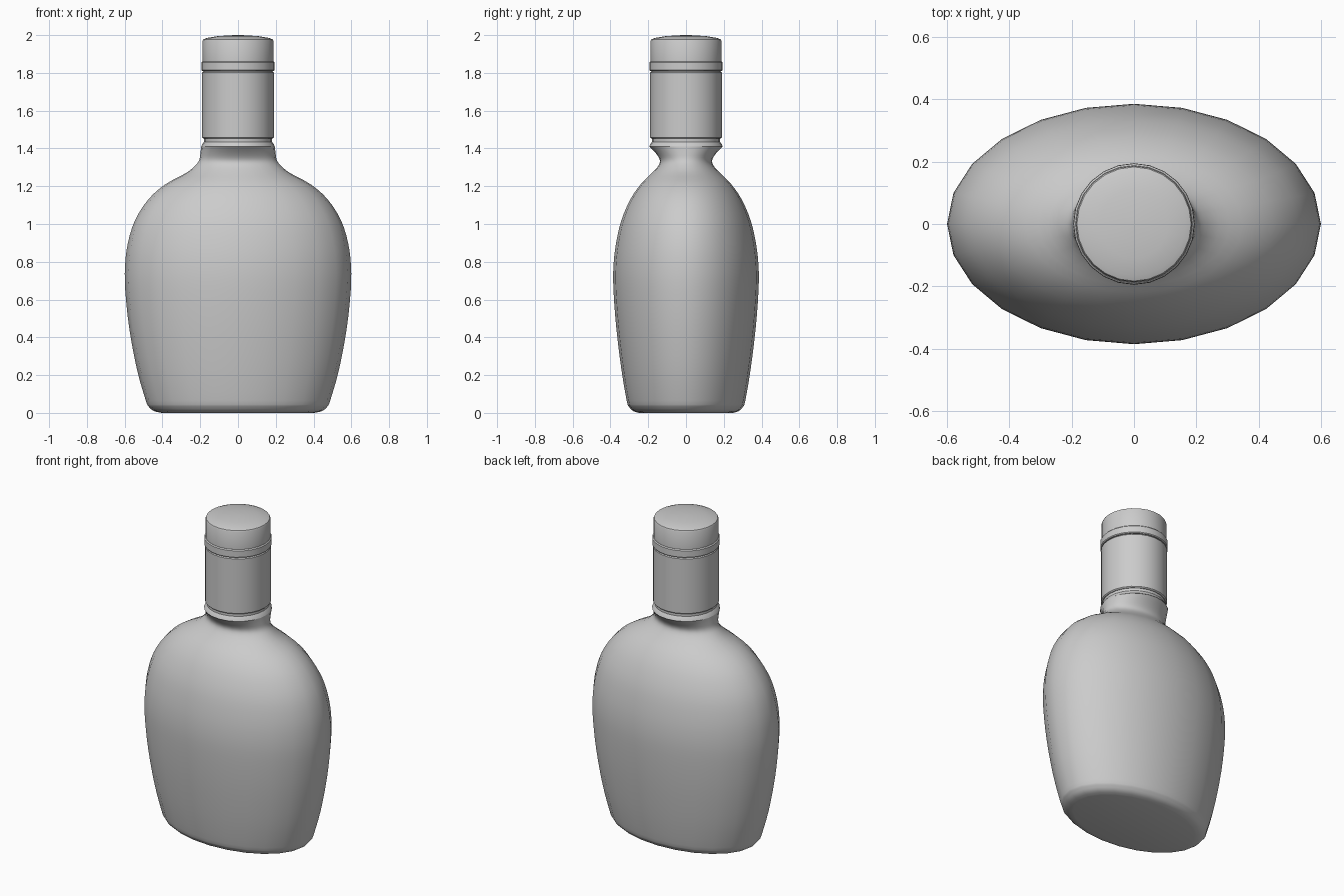
import bpy, bmesh, math

if "Cube" in bpy.data.objects:
    bpy.data.objects.remove(bpy.data.objects["Cube"])

SIDES = 24


def smooth_profile(pts, steps=3):
    """Catmull-Rom refinement of (rx, ry, z) points."""
    out = []
    for i in range(len(pts) - 1):
        p0, p1 = pts[max(i - 1, 0)], pts[i]
        p2, p3 = pts[i + 1], pts[min(i + 2, len(pts) - 1)]
        for k in range(steps):
            t = k / steps
            out.append(tuple(0.5 * (2 * b + (c - a) * t + (2 * a - 5 * b + 4 * c - d) * t ** 2
                                    + (3 * b - a - 3 * c + d) * t ** 3)
                             for a, b, c, d in zip(p0, p1, p2, p3)))
    return out + [pts[-1]]


def loft(name, rings):
    """Stack of ellipses skinned into a closed solid."""
    bm = bmesh.new()
    loops = []
    for rx, ry, z in rings:
        loops.append([bm.verts.new((rx * math.cos(a), ry * math.sin(a), z))
                      for a in (2 * math.pi * i / SIDES for i in range(SIDES))])
    for lo, hi in zip(loops, loops[1:]):
        for i in range(SIDES):
            j = (i + 1) % SIDES
            bm.faces.new((lo[i], lo[j], hi[j], hi[i]))
    bm.faces.new(loops[0][::-1])
    bm.faces.new(loops[-1])
    mesh = bpy.data.meshes.new(name)
    bm.to_mesh(mesh)
    bm.free()
    ob = bpy.data.objects.new(name, mesh)
    bpy.context.collection.objects.link(ob)
    bpy.ops.object.select_all(action='DESELECT')
    ob.select_set(True)
    bpy.context.view_layer.objects.active = ob
    bpy.ops.object.shade_smooth_by_angle(angle=math.radians(35))
    return ob


def turned(name, profile):
    return loft(name, [(r, r, z) for r, z in profile])


# Flattened oval body pinching into the round neck
body = [(0.405, 0.25, 0.0), (0.445, 0.28, 0.01), (0.472, 0.302, 0.032), (0.488, 0.314, 0.065),
        (0.535, 0.342, 0.23), (0.576, 0.369, 0.45), (0.597, 0.384, 0.65), (0.598, 0.384, 0.78),
        (0.583, 0.37, 0.90), (0.545, 0.342, 1.02), (0.475, 0.295, 1.13), (0.385, 0.24, 1.21),
        (0.275, 0.18, 1.27), (0.226, 0.145, 1.31), (0.205, 0.139, 1.34), (0.199, 0.160, 1.375),
        (0.195, 0.193, 1.41)]
loft("bottle_body", smooth_profile(body))

# Neck collar
turned("neck_collar", [(0.195, 1.41), (0.188, 1.425), (0.180, 1.435), (0.180, 1.47)])

# Closure sleeve
turned("cap_sleeve", [(0.184, 1.452), (0.190, 1.458), (0.190, 1.802), (0.184, 1.808)])
turned("groove_core", [(0.182, 1.79), (0.182, 1.88)])

# Raised band
turned("cap_band", [(0.190, 1.810), (0.194, 1.815), (0.194, 1.855), (0.188, 1.861)])

# Domed cap top
turned("cap_top", [(0.187, 1.860), (0.187, 1.970), (0.183, 1.978), (0.165, 1.985),
                   (0.11, 1.994), (0.06, 1.998), (0.015, 2.0)])
